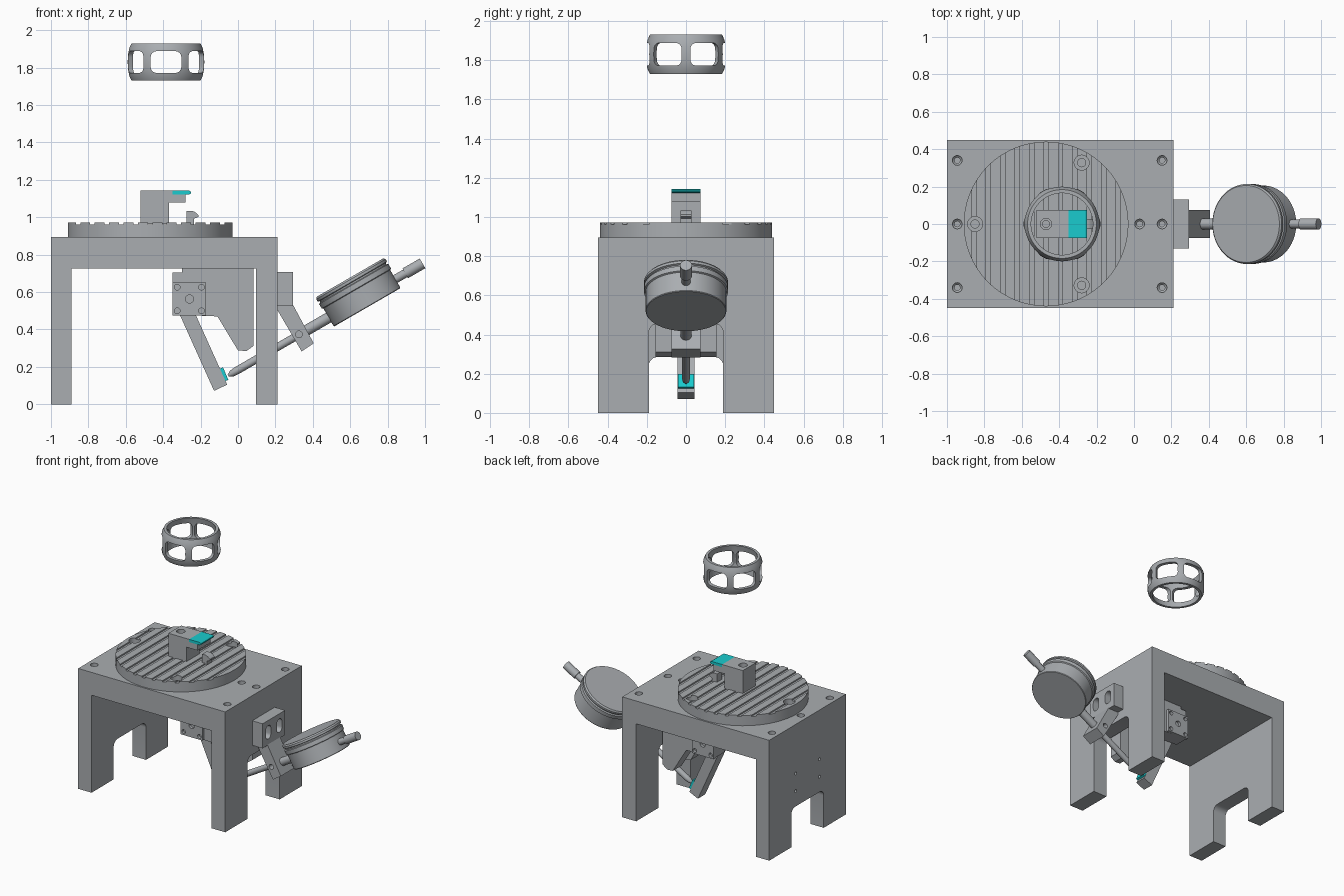
import bpy, bmesh, math
from mathutils import Matrix, Vector

if "Cube" in bpy.data.objects:
    bpy.data.objects.remove(bpy.data.objects["Cube"])


def material(name, rgb):
    m = bpy.data.materials.new(name)
    m.diffuse_color = (*rgb, 1)
    m.use_nodes = True
    m.node_tree.nodes["Principled BSDF"].inputs["Base Color"].default_value = m.diffuse_color
    return m


GREY = material("machined grey", (0.40, 0.42, 0.44))
CYAN = material("cyan pad", (0.01, 0.60, 0.62))


def finish(name, bm, mat=GREY):
    bmesh.ops.recalc_face_normals(bm, faces=bm.faces)
    me = bpy.data.meshes.new(name)
    bm.to_mesh(me)
    bm.free()
    ob = bpy.data.objects.new(name, me)
    bpy.context.collection.objects.link(ob)
    me.materials.append(mat)
    return ob


def add_prism(bm, pts, axis, a, b, M=Matrix()):
    """Extrude a 2D outline along an axis from a to b."""
    def place(p, d):
        u, v = p
        return M @ Vector({'x': (d, u, v), 'y': (u, d, v), 'z': (u, v, d)}[axis])
    lo = [bm.verts.new(place(p, a)) for p in pts]
    hi = [bm.verts.new(place(p, b)) for p in pts]
    n = len(pts)
    bm.faces.new(lo)
    bm.faces.new(hi[::-1])
    for i in range(n):
        bm.faces.new((lo[i], hi[i], hi[(i + 1) % n], lo[(i + 1) % n]))


def prism(name, pts, axis, a, b, mat=GREY):
    bm = bmesh.new()
    add_prism(bm, pts, axis, a, b)
    return finish(name, bm, mat)


def rect(u0, u1, v0, v1):
    return [(u0, v0), (u1, v0), (u1, v1), (u0, v1)]


def rounded(u0, u1, v0, v1, r, n=6):
    pts = []
    for k, (u, v) in enumerate([(u1 - r, v1 - r), (u0 + r, v1 - r), (u0 + r, v0 + r), (u1 - r, v0 + r)]):
        for i in range(n + 1):
            t = math.pi / 2 * (k + i / n)
            pts.append((u + r * math.cos(t), v + r * math.sin(t)))
    return pts


def circle(u, v, r, n=24):
    return [(u + r * math.cos(2 * math.pi * i / n), v + r * math.sin(2 * math.pi * i / n)) for i in range(n)]


def add_lathe(bm, prof, M=Matrix(), seg=32, loop=False):
    """Revolve (radius, height) points about local z."""
    rings = [[bm.verts.new(M @ Vector((r * math.cos(2 * math.pi * i / seg), r * math.sin(2 * math.pi * i / seg), z)))
              for i in range(seg)] for r, z in prof]
    pairs = list(zip(rings, rings[1:]))
    if loop:
        pairs.append((rings[-1], rings[0]))
    else:
        bm.faces.new(rings[0])
        bm.faces.new(rings[-1])
    for p, q in pairs:
        for i in range(seg):
            j = (i + 1) % seg
            bm.faces.new((p[i], p[j], q[j], q[i]))


def lathe(name, prof, M=Matrix(), seg=64, loop=False):
    bm = bmesh.new()
    add_lathe(bm, prof, M, seg, loop)
    return finish(name, bm)


def cut(ob, bm):
    """Subtract a temporary cutter mesh from an object."""
    c = finish("cutter", bm)
    c.hide_render = True
    mod = ob.modifiers.new("cut", 'BOOLEAN')
    mod.operation, mod.solver, mod.object = 'DIFFERENCE', 'EXACT', c
    bpy.context.view_layer.objects.active = ob
    bpy.ops.object.modifier_apply(modifier=mod.name)
    bpy.data.objects.remove(c)


T = Matrix.Translation

# table: bridge profile with an arched opening through each end panel
table = prism("table", [(-1, 0), (-0.89, 0), (-0.89, 0.725), (0.095, 0.725), (0.095, 0), (0.21, 0),
                        (0.21, 0.895), (-1, 0.895)], 'y', -0.45, 0.45)
bm = bmesh.new()
add_prism(bm, rounded(-0.19, 0.19, -0.2, 0.285, 0.045), 'x', -1.1, -0.8)
add_prism(bm, rounded(-0.19, 0.19, -0.2, 0.455, 0.045), 'x', 0.0, 0.3)
for y in (-0.14, 0.14):
    for z in (0.40, 0.53):
        add_prism(bm, circle(y, z, 0.011, 12), 'x', -1.1, -0.95)
for x, y in [(-0.945, -0.34), (-0.945, 0), (-0.945, 0.34), (0.15, -0.34), (0.15, 0), (0.15, 0.34), (0.03, 0)]:
    add_lathe(bm, [(0.015, 0.78), (0.015, 0.86), (0.026, 0.87), (0.026, 0.95)], T((x, y, 0)), 20)
cut(table, bm)

# grooved round plate with three counterbored screw holes
plate = lathe("round_plate", [(0.44, 0.895), (0.44, 0.972)], T((-0.47, 0, 0)), 96)
bm = bmesh.new()
for i in range(-5, 6):
    x = -0.47 + i * 0.077
    add_prism(bm, [(x - 0.012, 0.962), (x + 0.012, 0.962), (x + 0.012, 1.0), (x - 0.012, 1.0)], 'y', -0.6, 0.6)
cut(plate, bm)
bm = bmesh.new()
for x, y in [(-0.85, 0), (-0.28, 0.328), (-0.28, -0.328)]:
    add_lathe(bm, [(0.022, 0.91), (0.022, 0.935), (0.04, 0.935), (0.04, 1.0)], T((x, y, 0)), 28)
cut(plate, bm)

# upper stop block with overhanging arm and cyan pad
stop = prism("stop_block", [(-0.52, 0.965), (-0.37, 0.965), (-0.37, 1.078), (-0.28, 1.078), (-0.28, 1.122),
                            (-0.35, 1.122), (-0.35, 1.142), (-0.52, 1.142)], 'y', -0.075, 0.075)
bm = bmesh.new()
add_lathe(bm, [(0.018, 1.0), (0.018, 1.08), (0.03, 1.08), (0.03, 1.2)], T((-0.47, 0, 0)), 24)
cut(stop, bm)
prism("stop_pad", [(-0.35, 1.122), (-0.26, 1.122), (-0.252, 1.127), (-0.25, 1.132), (-0.252, 1.137),
                   (-0.26, 1.142), (-0.35, 1.142)], 'y', -0.075, 0.075, CYAN)

# small probe finger below the pad
prism("probe_finger", [(-0.275, 0.962), (-0.235, 0.962), (-0.235, 0.992), (-0.212, 1.002), (-0.212, 1.012),
                       (-0.23, 1.028), (-0.245, 1.034), (-0.275, 1.034)], 'y', -0.028, 0.028)

# floating barrel ring with six rounded windows
ring = lathe("cage_ring", [(0.184, 1.73), (0.196, 1.755), (0.203, 1.79), (0.205, 1.83), (0.203, 1.87),
                           (0.196, 1.905), (0.184, 1.93), (0.165, 1.93), (0.175, 1.88), (0.178, 1.83),
                           (0.175, 1.78), (0.165, 1.73)], T((-0.385, 0, 0)), 96, True)
bm = bmesh.new()
for k in range(6):
    M = T((-0.385, 0, 0)) @ Matrix.Rotation(math.radians(30 + 60 * k), 4, 'Z')
    add_prism(bm, rounded(-0.082, 0.082, 1.772, 1.888, 0.032), 'x', 0.145, 0.3, M)
cut(ring, bm)

# pivot fork under the table: bridge plus two mirrored cheeks
prism("fork_bridge", rect(-0.30, 0.08, 0.69, 0.73), 'y', -0.155, 0.155)
for side, s in (("front", -1), ("back", 1)):
    prism(side + "_fork_cheek", [(-0.35, 0.48), (-0.11, 0.47), (0.0, 0.288), (0.045, 0.285), (0.083, 0.312),
                                 (0.083, 0.725), (-0.155, 0.725), (-0.155, 0.706), (-0.35, 0.706)],
          'y', s * 0.05, s * 0.155)
    cover = prism(side + "_bearing_cover", rect(-0.35, -0.17, 0.475, 0.65), 'y', s * 0.154, s * 0.175)
    bm = bmesh.new()
    add_prism(bm, circle(-0.26, 0.563, 0.022), 'y', s * 0.14, s * 0.2)
    for x in (-0.325, -0.195):
        for z in (0.5, 0.626):
            add_prism(bm, circle(x, z, 0.015, 16), 'y', s * 0.14, s * 0.2)
    cut(cover, bm)

# swinging lever and its cyan contact pad
prism("lever_arm", [(-0.33, 0.53), (-0.31, 0.476), (-0.128, 0.072), (-0.058, 0.105), (-0.225, 0.476),
                    (-0.20, 0.60), (-0.30, 0.62)], 'y', -0.043, 0.043)
prism("lever_pad", [(-0.098, 0.19), (-0.07, 0.123), (-0.052, 0.131), (-0.08, 0.198)], 'y', -0.04, 0.04, CYAN)

# gauge holder: mounting block with two slots, then an inclined clamp
mount = prism("gauge_mount", rect(0.209, 0.295, 0.525, 0.708), 'y', -0.132, 0.132)
bm = bmesh.new()
for y in (-0.065, 0.065):
    add_prism(bm, rounded(y - 0.03, y + 0.03, 0.57, 0.67, 0.029), 'x', 0.235, 0.4)
cut(mount, bm)
clamp = prism("gauge_clamp", [(0.21, 0.53), (0.295, 0.53), (0.405, 0.326), (0.34, 0.283), (0.21, 0.505)],
              'y', -0.075, 0.075)
bm = bmesh.new()
for s in (-1, 1):
    add_prism(bm, circle(0.326, 0.374, 0.018), 'y', s * 0.035, s * 0.1)
cut(clamp, bm)

# inclined dial gauge: spindle along local z, dial across it
origin = T((-0.05, 0, 0.155))
along = origin @ Matrix.Rotation(math.radians(60), 4, 'Y')
lathe("gauge_spindle", [(0.006, -0.003), (0.018, 0.02), (0.021, 0.05), (0.021, 0.43), (0.029, 0.43), (0.029, 0.70)],
      along, 32)
lathe("gauge_cap", [(0.023, 0.95), (0.023, 1.09), (0.03, 1.09), (0.03, 1.197)], along, 32)
across = T((0.645, 0, 0.598)) @ Matrix.Rotation(math.radians(-30), 4, 'Y')
lathe("dial_body", [(0.203, -0.092), (0.206, -0.088), (0.206, 0.02), (0.214, 0.024), (0.214, 0.052), (0.204, 0.056),
                    (0.204, 0.064), (0.214, 0.068), (0.214, 0.082), (0.206, 0.092)], across, 72)

# smooth round walls while keeping machined edges crisp
bpy.ops.object.select_all(action='SELECT')
bpy.context.view_layer.objects.active = table
bpy.ops.object.shade_smooth_by_angle(angle=math.radians(28))
